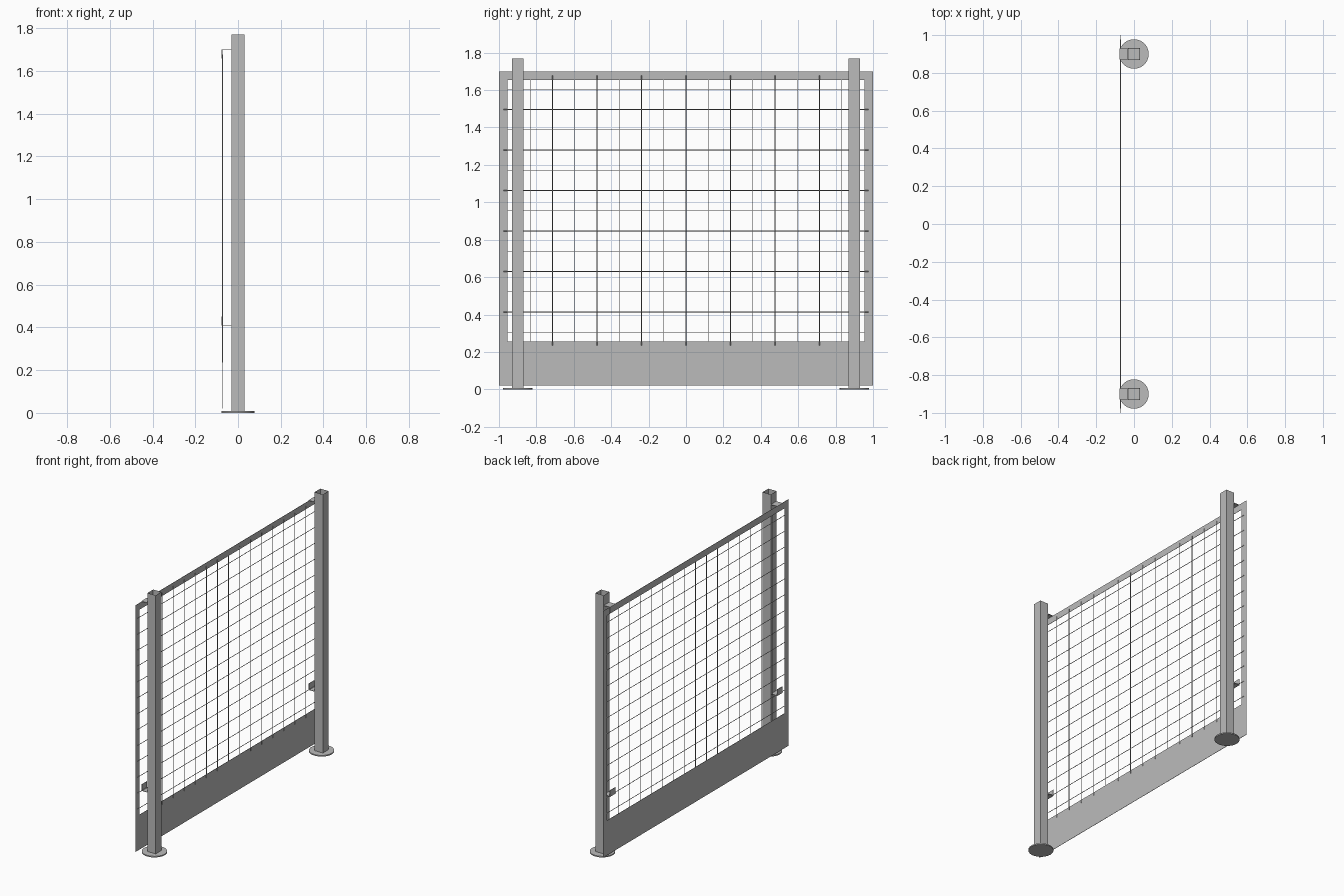
import bpy
import bmesh
from mathutils import Matrix, Vector

cube = bpy.data.objects.get("Cube")
if cube:
    bpy.data.objects.remove(cube, do_unlink=True)

steel = bpy.data.materials.new("galvanised grey")
steel.use_nodes = True
GREY = (0.5, 0.5, 0.5, 1)
steel.diffuse_color = GREY
steel.node_tree.nodes["Principled BSDF"].inputs["Base Color"].default_value = GREY

POST_Y, POST_HALF, POST_TOP = 0.9, 0.031, 1.77
PANEL_X, WIRE_X = -0.0735, -0.0713
PANEL_TOP, PANEL_BOTTOM, KICK_TOP = 1.7, 0.02, 0.257
BAR = 0.045


def finish(name, bm):
    mesh = bpy.data.meshes.new(name)
    bm.to_mesh(mesh)
    bm.free()
    mesh.materials.append(steel)
    obj = bpy.data.objects.new(name, mesh)
    bpy.context.collection.objects.link(obj)
    return obj


def add_box(bm, low, high):
    low, high = Vector(low), Vector(high)
    matrix = Matrix.Translation((low + high) / 2) @ Matrix.Diagonal((*(high - low), 1))
    bmesh.ops.create_cube(bm, size=1, matrix=matrix)


def add_wire(bm, start, end):
    start, end = Vector(start), Vector(end)
    turn = (end - start).to_track_quat('Z', 'Y').to_matrix().to_4x4()
    bmesh.ops.create_cone(bm, cap_ends=True, segments=6, radius1=0.002, radius2=0.002,
                          depth=(end - start).length,
                          matrix=Matrix.Translation((start + end) / 2) @ turn)


def make_post(name, y):
    # Square tube, open at the top
    bm = bmesh.new()
    h, wall = POST_HALF, 0.003
    add_box(bm, (-h, y - h, 0.008), (h, y + h, POST_TOP))
    top = max(bm.faces, key=lambda f: f.calc_center_median().z)
    bmesh.ops.inset_region(bm, faces=[top], thickness=wall)
    bmesh.ops.translate(bm, verts=top.verts, vec=(0, 0, 0.012 - POST_TOP))
    finish(name, bm)


def make_foot(name, y):
    # Round base plate
    bm = bmesh.new()
    bmesh.ops.create_cone(bm, cap_ends=True, segments=32, radius1=0.078, radius2=0.078,
                          depth=0.008, matrix=Matrix.Translation((0, y, 0.004)))
    obj = finish(name, bm)
    bpy.context.view_layer.objects.active = obj
    obj.select_set(True)
    bpy.ops.object.shade_smooth_by_angle()
    obj.select_set(False)


def make_bracket(name, y, z, flange):
    # Angle bracket: a shelf off the post and a lip against the panel
    bm = bmesh.new()
    t, h = 0.003, POST_HALF - 0.002
    add_box(bm, (-0.078, y - h, z - t / 2), (-POST_HALF, y + h, z + t / 2))
    add_box(bm, (-0.078, y - h, min(z, z + flange)), (-0.075, y + h, max(z, z + flange)))
    finish(name, bm)


for side, sign in (("left", 1), ("right", -1)):
    pass_y = sign * POST_Y
    make_post(side + "_post", pass_y)
    make_foot(side + "_foot", pass_y)
    make_bracket(side + "_top_bracket", pass_y, PANEL_TOP, -0.042)
    make_bracket(side + "_lower_bracket", pass_y, 0.41, 0.042)

# Sheet frame with the mesh opening: kick plate, top bar and side bars
bm = bmesh.new()
x0, x1 = PANEL_X - 0.001, PANEL_X + 0.001
rows = (PANEL_BOTTOM, KICK_TOP, PANEL_TOP - BAR, PANEL_TOP)
columns = (-1, -1 + BAR, 1 - BAR, 1)
for i in range(3):
    for j in range(3):
        if (i, j) != (1, 1):
            corners = [(columns[i], rows[j]), (columns[i + 1], rows[j]),
                       (columns[i + 1], rows[j + 1]), (columns[i], rows[j + 1])]
            bm.faces.new([bm.verts.new((x0, y, z)) for y, z in corners])
bmesh.ops.remove_doubles(bm, verts=bm.verts, dist=0.0001)
sheet = bmesh.ops.extrude_face_region(bm, geom=bm.faces[:])
bmesh.ops.translate(bm, vec=(x1 - x0, 0, 0),
                    verts=[g for g in sheet["geom"] if isinstance(g, bmesh.types.BMVert)])
bmesh.ops.recalc_face_normals(bm, faces=bm.faces)
finish("panel_frame", bm)

# Welded wire mesh on the post side of the frame
bm = bmesh.new()
for k in range(-7, 8):
    add_wire(bm, (WIRE_X, k * 0.119, 0.235), (WIRE_X, k * 0.119, 1.677))
for k in range(13):
    z = 0.305 + k * 0.1083
    add_wire(bm, (WIRE_X, -0.977, z), (WIRE_X, 0.977, z))
finish("wire_mesh", bm)
